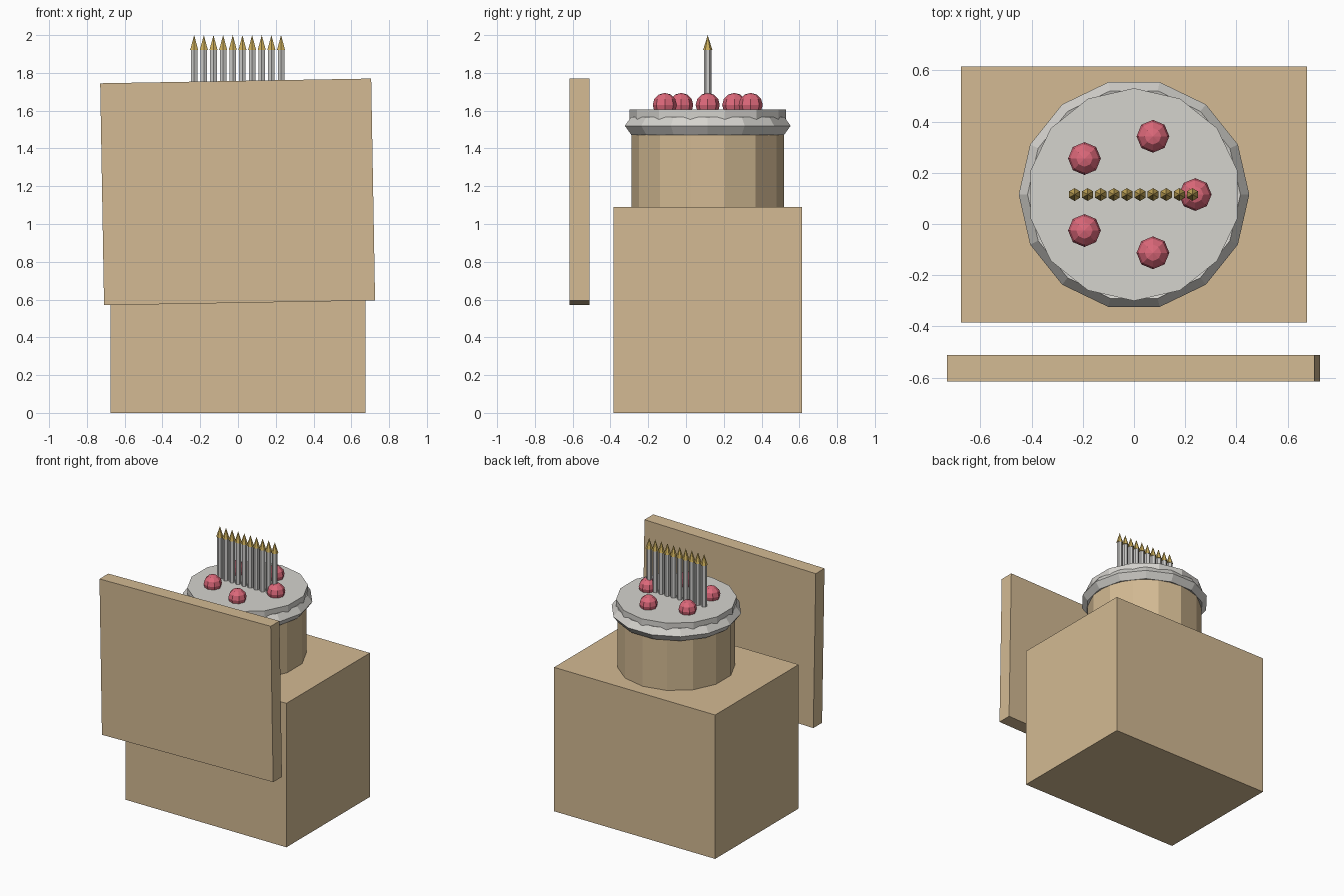
import bpy
import math

default = bpy.data.objects.get("Cube")
if default:
    bpy.data.objects.remove(default, do_unlink=True)


def material(name, rgb):
    """Flat material from an sRGB 0-255 colour."""
    lin = [((c / 255 + 0.055) / 1.055) ** 2.4 for c in rgb]
    mat = bpy.data.materials.new(name)
    mat.use_nodes = True
    mat.diffuse_color = (*lin, 1)
    bsdf = mat.node_tree.nodes["Principled BSDF"]
    bsdf.inputs["Base Color"].default_value = (*lin, 1)
    bsdf.inputs["Roughness"].default_value = 0.8
    return mat


TAN = material("tan", (211, 186, 147))
ICING = material("icing_white", (213, 211, 206))
SILVER = material("silver", (205, 204, 202))
GOLD = material("gold", (204, 174, 92))
CHERRY = material("cherry_pink", (220, 104, 122))

CAKE_Y = 0.115
SIDES = 14


def finish(name, mat):
    obj = bpy.context.object
    obj.name = obj.data.name = name
    obj.data.materials.clear()
    obj.data.materials.append(mat)
    return obj


def box(name, mat, size, loc, tilt=0.0):
    bpy.ops.mesh.primitive_cube_add(size=1, location=loc, rotation=(0, tilt, 0))
    obj = finish(name, mat)
    obj.scale = size
    return obj


def column(name, mat, sides, x, z0, z1, r0, r1):
    """Prism, frustum or cone with a corner facing +y."""
    bpy.ops.mesh.primitive_cone_add(
        vertices=sides, radius1=r0, radius2=r1, depth=z1 - z0,
        location=(x, CAKE_Y, (z0 + z1) / 2))
    return finish(name, mat)


# Pedestal and tilted front sign board
box("pedestal", TAN, (1.35, 1.0, 1.09), (0, 0.115, 0.545))
box("sign_board", TAN, (1.435, 0.105, 1.175), (-0.002, -0.563, 1.17), math.radians(-1))

# Cake with icing slab and rolled icing rim
column("cake", TAN, SIDES, 0, 1.09, 1.52, 0.404, 0.404)
column("icing_top", ICING, SIDES, 0, 1.49, 1.605, 0.415, 0.415)
bpy.ops.mesh.primitive_torus_add(
    major_segments=SIDES, minor_segments=5, major_radius=0.4,
    minor_radius=0.05, location=(0, CAKE_Y, 1.52))
finish("icing_rim", ICING)

# Ring of five cherries
for i in range(5):
    a = math.tau * i / 5
    bpy.ops.mesh.primitive_uv_sphere_add(
        segments=8, ring_count=6, radius=0.064,
        location=(0.239 * math.cos(a), CAKE_Y + 0.239 * math.sin(a), 1.63))
    finish(f"cherry_{i + 1}", CHERRY)

# Row of ten candles with pointed flames
for i in range(10):
    x = -0.232 + 0.0511 * i
    column(f"candle_{i + 1}", SILVER, 6, x, 1.59, 1.925, 0.02, 0.02)
    column(f"flame_{i + 1}", GOLD, 6, x, 1.92, 2.0, 0.025, 0)
